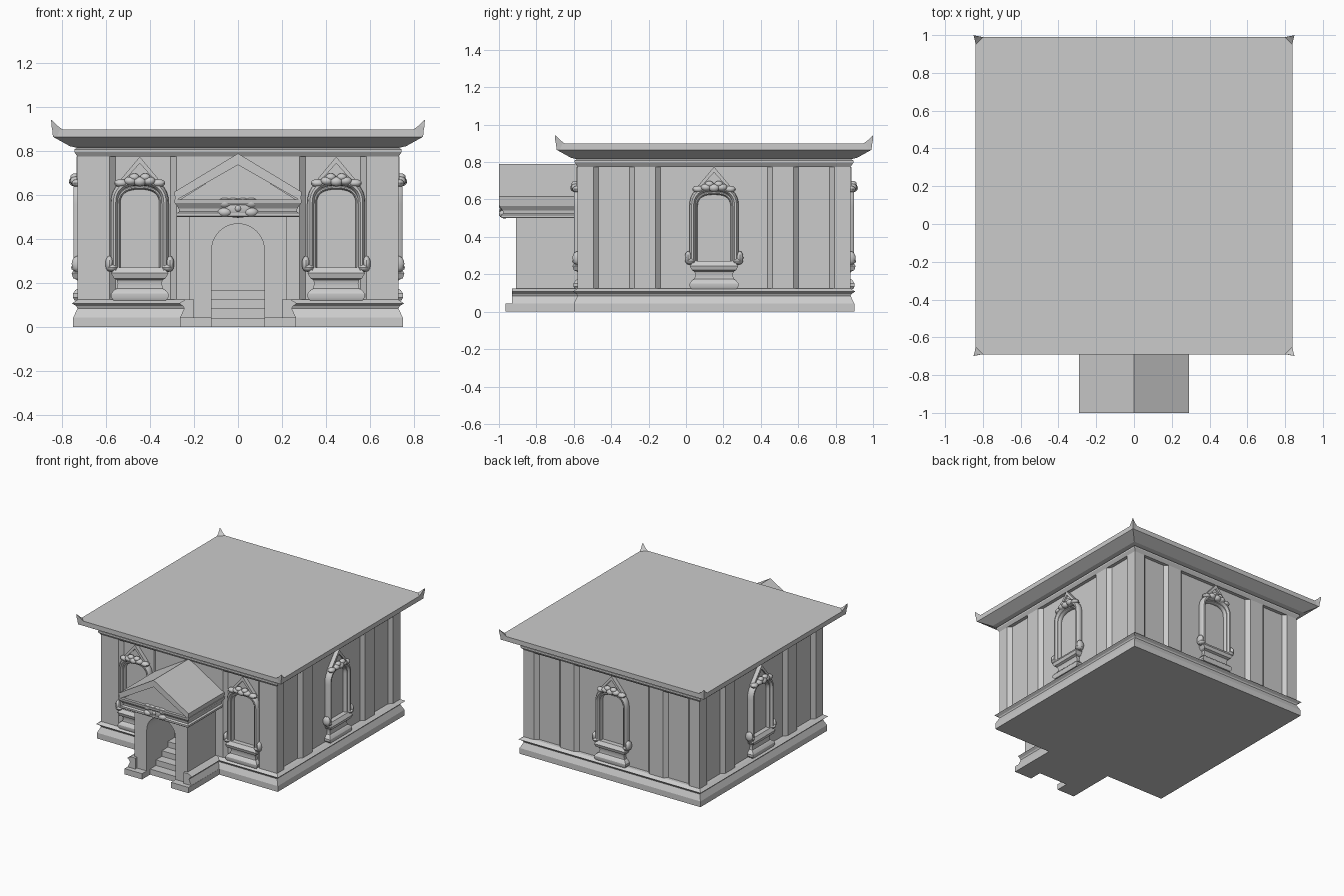
import bpy, bmesh
from math import sin, cos, pi
from mathutils import Matrix, Vector

if "Cube" in bpy.data.objects:
    bpy.data.objects.remove(bpy.data.objects["Cube"])

CY = 0.15          # centre of the square hall in y
H, D, W = 0.73, 0.025, 0.027   # hall half width, recess depth, recess bevel


def loft(bm, rings):
    """Skin closed rings of points and cap both ends."""
    vs = [[bm.verts.new(p) for p in r] for r in rings]
    n = len(vs[0])
    for a, b in zip(vs, vs[1:]):
        for i in range(n):
            j = (i + 1) % n
            bm.faces.new((a[i], a[j], b[j], b[i]))
    bm.faces.new(vs[0][::-1])
    bm.faces.new(vs[-1])


def finish(name, bm, smooth=False):
    bmesh.ops.recalc_face_normals(bm, faces=bm.faces[:])
    me = bpy.data.meshes.new(name)
    bm.to_mesh(me)
    bm.free()
    ob = bpy.data.objects.new(name, me)
    bpy.context.collection.objects.link(ob)
    if smooth:
        bpy.ops.object.select_all(action='DESELECT')
        ob.select_set(True)
        bpy.context.view_layer.objects.active = ob
        bpy.ops.object.shade_smooth_by_angle()
    return ob


def solid(name, rings):
    bm = bmesh.new()
    loft(bm, rings)
    return finish(name, bm)


def rect(x0, x1, y0, y1, z):
    return [(x0, y0, z), (x1, y0, z), (x1, y1, z), (x0, y1, z)]


def box(name, x0, x1, y0, y1, z0, z1):
    return solid(name, [rect(x0, x1, y0, y1, z) for z in (z0, z1)])


def extrude_y(pts, y0, y1):
    return [[(x, y, z) for x, z in pts] for y in (y0, y1)]


def square_moulding(name, profile):
    return solid(name, [rect(-h, h, CY - h, CY + h, z) for h, z in profile])


def ball(bm, x, y, z, rx, ry, rz):
    m = Matrix.Translation((x, y, z)) @ Matrix.Diagonal((rx, ry, rz, 1))
    bmesh.ops.create_uvsphere(bm, u_segments=14, v_segments=8, radius=1, matrix=m)


def tube(bm, path, y, rw, ry, sides=10):
    """Sweep an elliptical section along a path in the xz plane."""
    rings = []
    for i, p in enumerate(path):
        t = (path[min(i + 1, len(path) - 1)] - path[max(i - 1, 0)]).normalized()
        rings.append([(p.x + t.y * rw * cos(a), y + ry * sin(a), p.y - t.x * rw * cos(a))
                      for a in (2 * pi * k / sides for k in range(sides))])
    loft(bm, rings)


# Hall: plinth, panelled walls, frieze and flat roof
square_moulding("hall_plinth", [(.75, 0), (.75, .043), (.73, .085), (.735, .095), (.755, .108), (.73, .125)])
square_moulding("hall_frieze", [(.73, .775), (.745, .797), (.745, .808), (.73, .818)])
square_moulding("hall_roof", [(.73, .815), (.765, .823), (.835, .862), (.84, .865), (.84, .9)])

side_bays = [(-.645, -.425), (-.313, .313), (.425, .645)]
front_bays = [(-.585, -.28), (.28, .585)]
outline = []
for k in range(4):
    pts = [(-H, -H)]
    for a, b in (side_bays if k else front_bays):
        pts += [(a, -H), (a + W, D - H), (b - W, D - H), (b, -H)]
    for x, y in pts:
        v = Matrix.Rotation(k * pi / 2, 2) @ Vector((x, y))
        outline.append((v.x, v.y + CY))
solid("hall_walls", [[(x, y, z) for x, y in outline] for z in (.11, .79)])

# Upturned roof corner tips
for sx in (-1, 1):
    for sy in (-1, 1):
        def tri(c, e, i, z):
            return [(sx * c, CY + sy * c, z), (sx * e, CY + sy * i, z), (sx * i, CY + sy * e, z)]
        solid("roof_corner_tip", [tri(.842, .84, .825, .865), tri(.845, .838, .795, .897),
                                  tri(.849, .842, .82, .915), tri(.85, .849, .847, .942)])

# Porch: arched walls, plinths, side mouldings, steps
arch = [(.12 * cos(a), .35 + .12 * sin(a)) for a in (pi * i / 20 for i in range(21))]
solid("porch_walls", extrude_y([(-.22, 0), (-.22, .51), (.22, .51), (.22, 0), (.12, 0)]
                               + arch + [(-.12, 0)], -.91, -.57))
for s in (-1, 1):
    x0, x1 = sorted((s * .12, s * .265))
    box("porch_plinth", x0, x1, -.965, -.58, 0, .043)
    prof = [(.2, .04), (.265, .04), (.245, .085), (.25, .095), (.268, .108), (.24, .125), (.2, .125)]
    solid("porch_side_moulding", extrude_y([(s * x, z) for x, z in prof], -.93, -.57))
for i in range(4):
    box("porch_step", -.12, .12, -.87 + .07 * i, -.57, 0, .042 * (i + 1))

# Porch cornice, gable roof and recessed pediment
solid("porch_cornice", [rect(-h, h, -.71 - h, -.57, z) for h, z in
                        [(.275, .5), (.28, .505), (.28, .518), (.268, .525), (.27, .54), (.288, .565), (.29, .58)]])
solid("porch_roof", extrude_y([(0, .79), (.29, .615), (.285, .575), (0, .738), (-.285, .575), (-.29, .615)],
                              -1.0, -.57))
solid("porch_pediment", extrude_y([(-.28, .57), (.28, .57), (0, .745)], -.98, -.57))

# Scrolled ornament on the porch cornice
bm = bmesh.new()
ball(bm, 0, -.97, .543, .088, .024, .046)
for s in (-1, 1):
    ball(bm, s * .06, -.975, .565, .033, .025, .024)
    ball(bm, s * .06, -.975, .522, .033, .025, .022)
    ball(bm, s * .022, -.978, .572, .026, .02, .016)
ball(bm, 0, -.98, .54, .018, .02, .018)
finish("porch_ornament", bm, True)

# Window surround, modelled once facing -y with its origin on the recessed wall
bm = bmesh.new()


def frame_path(w, top):
    arc = [Vector((w * abs(cos(a)) ** .8 * (1 if cos(a) > 0 else -1), .56 + (top - .56) * sin(a) ** .8))
           for a in (pi * i / 16 for i in range(17))]
    return [Vector((w, .25))] + arc + [Vector((-w, .25))]


tube(bm, frame_path(.115, .66), -.015, .017, .03)
tube(bm, frame_path(.098, .636), -.008, .01, .02)
# pointed gable
loft(bm, extrude_y([(-.105, .65), (0, .775), (.105, .65), (.085, .65), (0, .745), (-.085, .65)], -.03, .005))
loft(bm, extrude_y([(-.09, .65), (0, .75), (.09, .65)], -.018, .005))
# pedestal and sill
loft(bm, [rect(-w, w, -d, .005, z) for w, d, z in
          [(.12, .04, .122), (.13, .046, .135), (.13, .046, .152), (.118, .036, .168), (.105, .025, .175),
           (.1, .022, .2), (.105, .028, .215), (.118, .045, .222), (.13, .052, .245), (.12, .045, .255),
           (.12, .035, .27)]])
# side scrolls and crest
for s in (-1, 1):
    ball(bm, s * .138, -.022, .288, .019, .03, .036)
    ball(bm, s * .127, -.022, .27, .028, .032, .018)
    ball(bm, s * .042, -.035, .665, .03, .025, .02)
    ball(bm, s * .085, -.028, .655, .032, .024, .018)
    ball(bm, s * .025, -.038, .682, .024, .02, .017)
ball(bm, 0, -.04, .662, .03, .024, .022)
window = finish("window_surround", bm, True)

# Two windows at the front, one on each other side
spots = [(0, -.447), (0, .447), (1, 0), (2, 0), (3, 0)]
for i, (k, u) in enumerate(spots):
    ob = window if i == 0 else window.copy()
    if i:
        bpy.context.collection.objects.link(ob)
    ob.matrix_world = (Matrix.Translation((0, CY, 0)) @ Matrix.Rotation(k * pi / 2, 4, 'Z')
                       @ Matrix.Translation((u, D - H, 0)))
